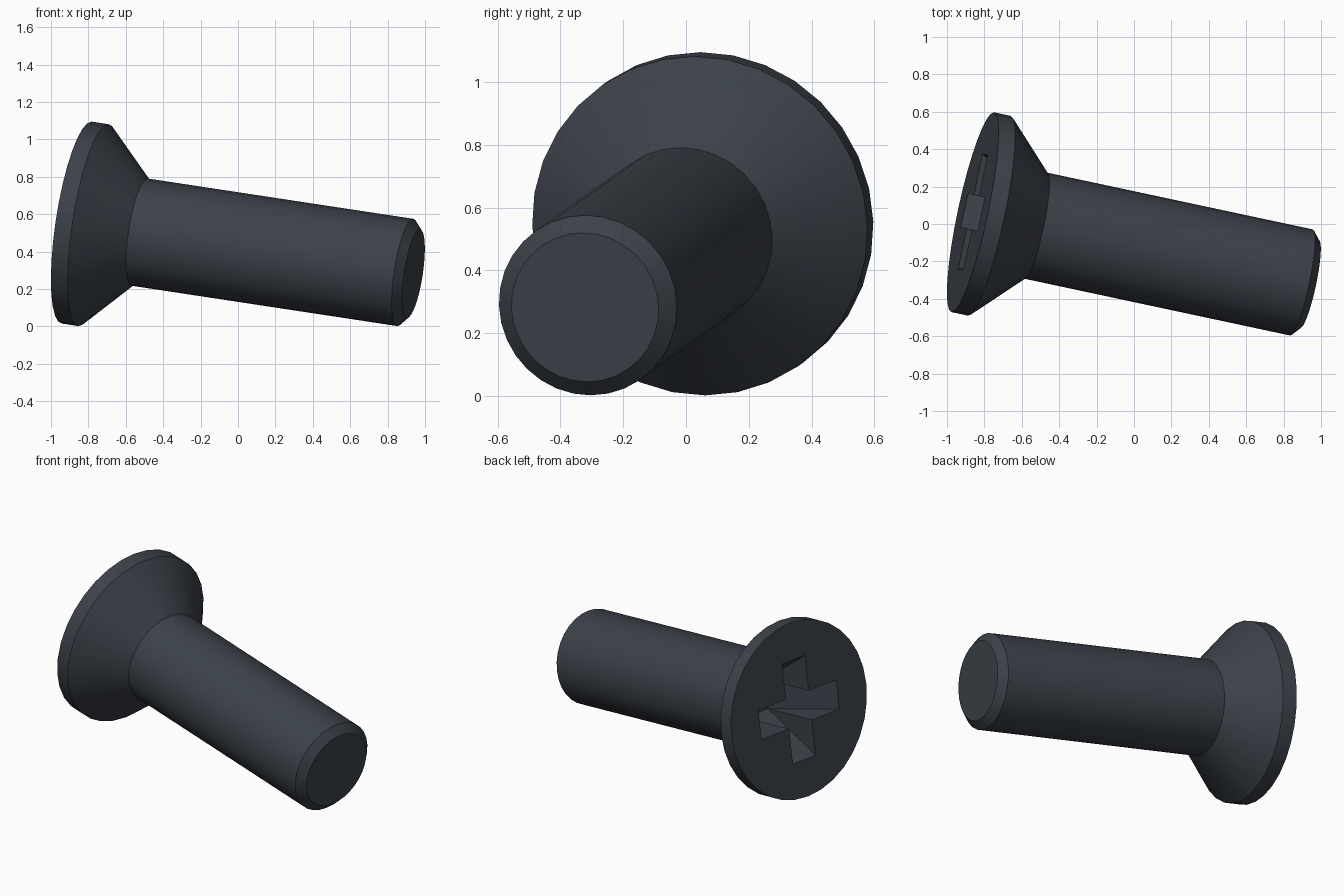
import bpy, bmesh, math
from mathutils import Matrix, Vector

cube = bpy.data.objects.get("Cube")
if cube:
    bpy.data.objects.remove(cube, do_unlink=True)

SEGMENTS = 32
HEAD_CENTRE = Vector((-0.862, 0.063, 0.555))

# Tilted frame: local z runs from the head face down the shaft
axis = Vector((1, -0.2137, -0.1517)).normalized()
up = (Vector((0, 0, 1)) - axis * axis.z).normalized()
side = up.cross(axis)
frame = Matrix((side, up, axis)).transposed().to_4x4()
frame.translation = HEAD_CENTRE

steel = bpy.data.materials.new("dark_steel")
steel.use_nodes = True
colour = (0.045, 0.054, 0.068, 1)
steel.diffuse_color = colour
steel.node_tree.nodes["Principled BSDF"].inputs["Base Color"].default_value = colour


def make_object(name, bm):
    bmesh.ops.recalc_face_normals(bm, faces=bm.faces)
    mesh = bpy.data.meshes.new(name)
    bm.to_mesh(mesh)
    bm.free()
    mesh.materials.append(steel)
    obj = bpy.data.objects.new(name, mesh)
    obj.matrix_world = frame
    bpy.context.collection.objects.link(obj)
    return obj


def lathe(name, profile):
    """Closed solid from (radius, distance along the axis) pairs."""
    bm = bmesh.new()
    rings = []
    for radius, z in profile:
        angles = [math.tau * i / SEGMENTS for i in range(SEGMENTS)]
        rings.append([bm.verts.new((radius * math.cos(a), radius * math.sin(a), z))
                      for a in angles])
    for a, b in zip(rings, rings[1:]):
        for i in range(SEGMENTS):
            j = (i + 1) % SEGMENTS
            bm.faces.new((a[i], a[j], b[j], b[i]))
    bm.faces.new(rings[0])
    bm.faces.new(rings[-1])
    return make_object(name, bm)


def cross_cutter(reach, half, depth, lift):
    """Cross with four arms whose ends slope in to a small square floor."""
    bm = bmesh.new()
    far = reach + lift * (reach - half) / depth
    corners, floor, tips = [], [], []
    for k in range(4):
        turn = Matrix.Rotation(k * math.pi / 2, 3, 'Z')
        corners.append(bm.verts.new(turn @ Vector((half, half, -lift))))
        floor.append(bm.verts.new(turn @ Vector((half, half, depth))))
        tips.append([bm.verts.new(turn @ Vector((far, s * half, -lift)))
                     for s in (-1, 1)])
    outline = []
    for k in range(4):
        low, high = tips[k]
        outline += [low, high, corners[k]]
        bm.faces.new((low, high, floor[k], floor[k - 1]))
        bm.faces.new((high, corners[k], floor[k]))
        bm.faces.new((low, floor[k - 1], corners[k - 1]))
    bm.faces.new(outline)
    bm.faces.new(floor)
    return make_object("recess_cutter", bm)


# Countersunk head, shaft and chamfered tip as one turned body
screw = lathe("countersunk_screw", [
    (0.546, 0), (0.546, 0.092), (0.29, 0.348), (0.29, 1.816), (0.24, 1.861)])

# Cross-shaped drive recess
cutter = cross_cutter(reach=0.315, half=0.092, depth=0.385, lift=0.02)
cutter.hide_render = True
cut = screw.modifiers.new("drive_recess", 'BOOLEAN')
cut.operation = 'DIFFERENCE'
cut.solver = 'EXACT'
cut.object = cutter

bpy.ops.object.select_all(action='DESELECT')
screw.select_set(True)
bpy.context.view_layer.objects.active = screw
bpy.ops.object.modifier_apply(modifier=cut.name)
bpy.data.objects.remove(cutter, do_unlink=True)
bpy.ops.object.shade_smooth_by_angle(angle=math.radians(30))
